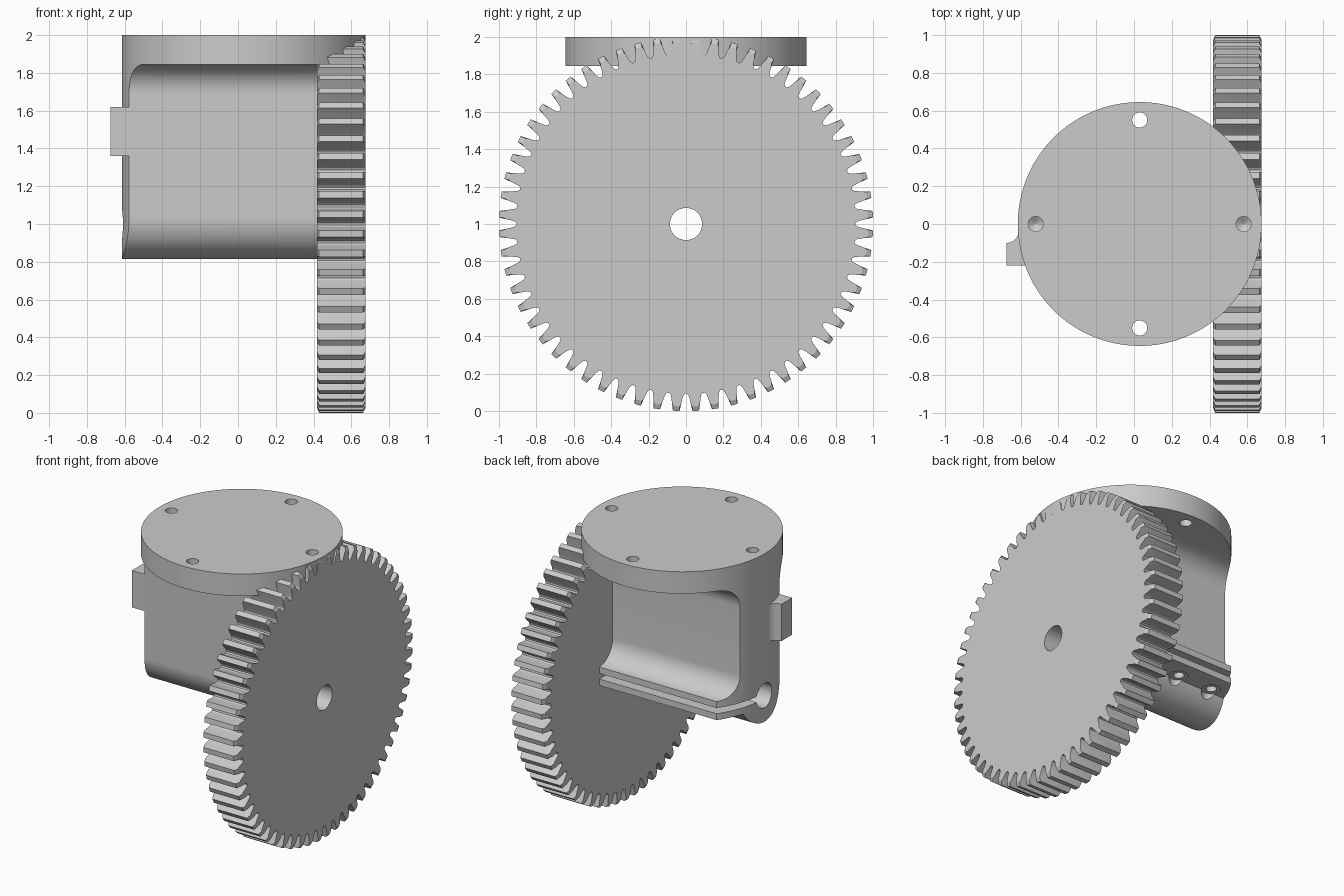
import bpy, bmesh, math
from math import cos, sin, pi, radians
from mathutils import Matrix, Vector

if "Cube" in bpy.data.objects:
    bpy.data.objects.remove(bpy.data.objects["Cube"])

metal = bpy.data.materials.new("plain_grey")
metal.use_nodes = True
GREY = (0.6, 0.6, 0.6, 1)
metal.diffuse_color = GREY
metal.node_tree.nodes["Principled BSDF"].inputs["Base Color"].default_value = GREY


def arc(cx, cy, r, start, end, n=14):
    angles = [radians(start + (end - start) * i / n) for i in range(n + 1)]
    return [(cx + r * cos(a), cy + r * sin(a)) for a in angles]


def make(name, bm):
    bmesh.ops.recalc_face_normals(bm, faces=bm.faces)
    mesh = bpy.data.meshes.new(name)
    bm.to_mesh(mesh)
    bm.free()
    ob = bpy.data.objects.new(name, mesh)
    bpy.context.collection.objects.link(ob)
    mesh.materials.append(metal)
    return ob


def loft(name, rings):
    """Closed solid through rings that share a point count."""
    bm = bmesh.new()
    loops = [[bm.verts.new(p) for p in ring] for ring in rings]
    n = len(loops[0])
    for a, b in zip(loops, loops[1:]):
        for i in range(n):
            j = (i + 1) % n
            bm.faces.new((a[i], a[j], b[j], b[i]))
    bm.faces.new(loops[0])
    bm.faces.new(loops[-1])
    return make(name, bm)


def cylinder(name, r, base, top, sides=32):
    """Cylinder between two points."""
    base, top = Vector(base), Vector(top)
    bm = bmesh.new()
    turn = (top - base).to_track_quat("Z", "Y").to_matrix().to_4x4()
    bmesh.ops.create_cone(bm, cap_ends=True, segments=sides, radius1=r, radius2=r,
                          depth=(top - base).length,
                          matrix=Matrix.Translation((base + top) / 2) @ turn)
    return make(name, bm)


def box(name, low, high):
    (x0, y0, z0), (x1, y1, z1) = low, high
    outline = [(x0, y0), (x1, y0), (x1, y1), (x0, y1)]
    return loft(name, [[(x, y, z) for x, y in outline] for z in (z0, z1)])


def boolean(target, tool, operation="DIFFERENCE"):
    mod = target.modifiers.new("cut", "BOOLEAN")
    mod.operation, mod.solver, mod.object = operation, "EXACT", tool
    bpy.context.view_layer.objects.active = target
    bpy.ops.object.modifier_apply(modifier=mod.name)
    bpy.data.objects.remove(tool)


def bore():
    return cylinder("bore_cutter", 0.086, (-1, 0, 1), (1, 0, 1), 48)


def drill(x, y, depth):
    """Drill bit with a pointed end, entering from the top."""
    rows = [(0.04, 2.1), (0.04, 2 - depth), (0.002, 1.975 - depth)]
    return loft("drill_cutter", [[(x + r * cos(2 * pi * i / 24), y + r * sin(2 * pi * i / 24), z)
                                  for i in range(24)] for r, z in rows])


# Housing: side profile of flange, web and split clamp, trimmed to a round plan
profile = [(0.7, 2), (-0.7, 2), (-0.7, 1.845)]
profile += arc(-0.37, 1.695, 0.15, 90, 0)
profile += arc(0, 1.035, 0.22, 180, 333, 28)
profile += [(0.37, 0.935), (0.37, 0.98), (0.05, 0.98), (0.05, 1.02), (0.37, 1.02)]
profile += arc(0.37, 1.215, 0.15, 270, 180)
profile += arc(0.37, 1.695, 0.15, 180, 90)
profile += [(0.7, 1.845)]
housing = loft("housing", [[(x, y, z) for y, z in profile] for x in (-0.7, 0.8)])
boolean(housing, cylinder("plan_cutter", 0.645, (0.03, 0, 0.5), (0.03, 0, 2), 128), "INTERSECT")
boolean(housing, box("end_cutter", (0.5, -1, 0.5), (1, 1, 1.845)))
boolean(housing, bore())

# Flange holes: two through, two blind
for y in (-0.55, 0.55):
    boolean(housing, drill(0.03, y, 0.4))
for x in (-0.52, 0.58):
    boolean(housing, drill(x, 0, 0.1))

# Clamp screw seats under the split lip
for x in (-0.45, -0.18, 0.09):
    boolean(housing, cylinder("seat_cutter", 0.062, (x, 0.23, 0.7), (x, 0.23, 0.94)))
    boolean(housing, cylinder("screw_cutter", 0.035, (x, 0.23, 0.8), (x, 0.23, 1.045)))

# Stop block on the end of the housing
outline = [(-0.675, -0.22), (-0.57, -0.22), (-0.57, -0.035)]
outline += arc(-0.675, -0.035, 0.065, 0, -90, 10)
block = loft("stop_block", [[(x, y, z) for x, y in outline] for z in (1.36, 1.62)])

# Gear: one tooth as (fraction of pitch, radius), repeated round the wheel
TEETH = 60
tooth = [(0.06, 0.907), (0.14, 0.915), (0.19, 0.93), (0.26, 0.962), (0.33, 1.0)]
tooth += [(1 - f, r) for f, r in reversed(tooth)]


def gear_ring(x, limit):
    ring = []
    for t in range(TEETH):
        for f, r in tooth:
            a = 2 * pi * (t + f - 0.0) / TEETH
            r = min(r, limit)
            ring.append((x, r * cos(a), 1 + r * sin(a)))
    return ring


gear = loft("gear_wheel", [gear_ring(x, lim) for x, lim in
                           ((0.418, 0.975), (0.43, 1), (0.663, 1), (0.675, 0.975))])
boolean(gear, bore())
boolean(gear, drill(0.58, 0, 0.1))

# Smooth the curved faces, keep the edges crisp
for ob in (housing, block, gear):
    bpy.ops.object.select_all(action="DESELECT")
    ob.select_set(True)
    bpy.context.view_layer.objects.active = ob
    bpy.ops.object.shade_smooth_by_angle(angle=radians(25))
